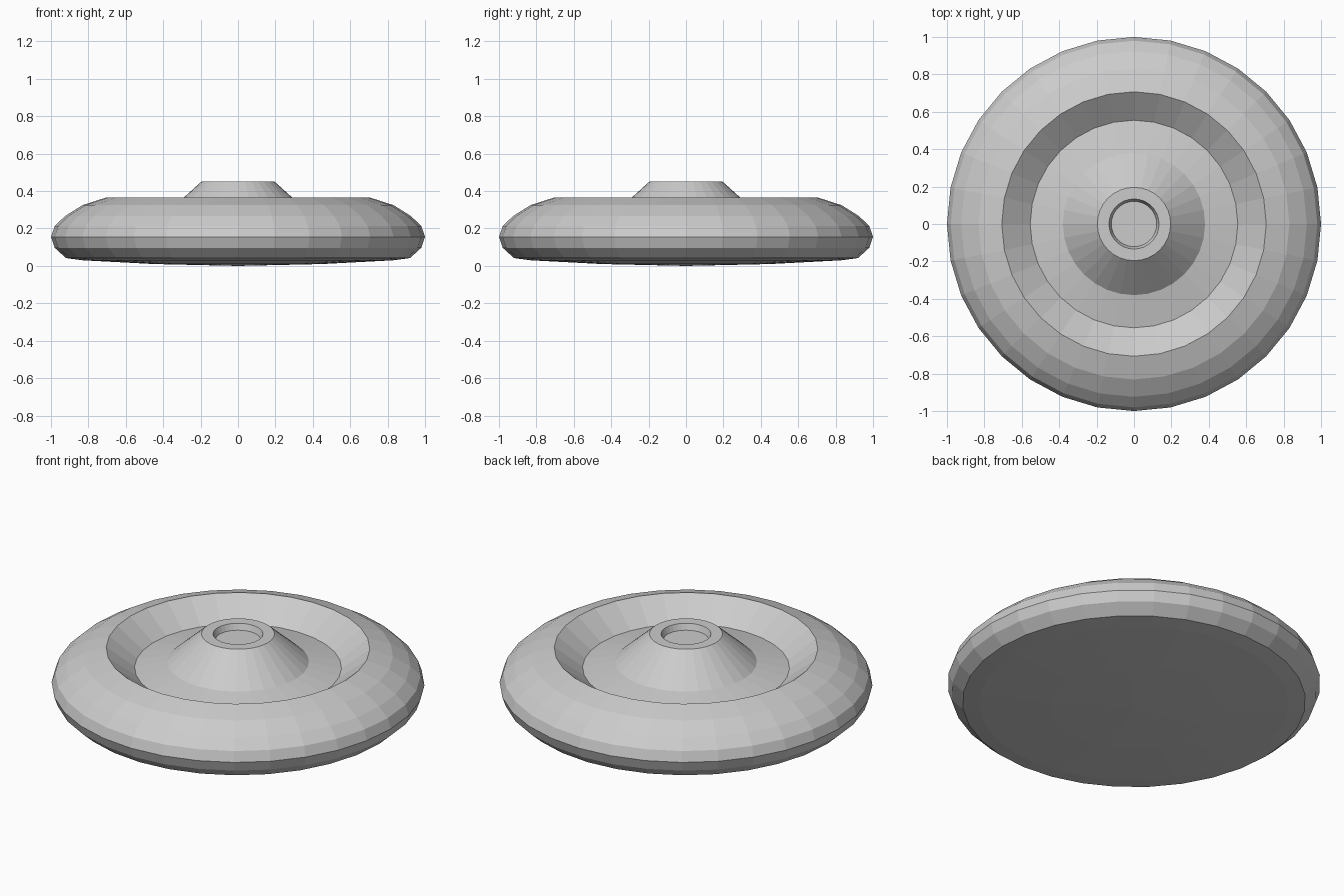
import bpy
import bmesh
from math import cos, sin, tau

if "Cube" in bpy.data.objects:
    bpy.data.objects.remove(bpy.data.objects["Cube"])

SIDES = 32


def lathe(name, profile):
    """Revolve (radius, z) points around z; a zero radius becomes a pole."""
    bm = bmesh.new()
    rings = []
    for r, z in profile:
        if r == 0:
            rings.append([bm.verts.new((0, 0, z))] * SIDES)
        else:
            rings.append([bm.verts.new((r * cos(tau * i / SIDES), r * sin(tau * i / SIDES), z))
                          for i in range(SIDES)])
    for a, b in zip(rings, rings[1:]):
        for i in range(SIDES):
            j = (i + 1) % SIDES
            bm.faces.new(dict.fromkeys((a[i], a[j], b[j], b[i])))
    bmesh.ops.recalc_face_normals(bm, faces=bm.faces)
    mesh = bpy.data.meshes.new(name)
    bm.to_mesh(mesh)
    bm.free()
    obj = bpy.data.objects.new(name, mesh)
    bpy.context.collection.objects.link(obj)
    return obj


# Shallow convex underside
underside = [(0, 0.0), (0.45, 0.01), (0.83, 0.03), (0.92, 0.042)]
# Rounded outer rim
rim = [(0.98, 0.097), (1.0, 0.155), (0.98, 0.213), (0.924, 0.267),
       (0.831, 0.325), (0.707, 0.365)]
# Recessed dish, sloping up to the hub
dish = [(0.555, 0.25), (0.38, 0.285)]
# Conical hub with a shallow socket
hub = [(0.196, 0.45), (0.134, 0.45), (0.121, 0.415), (0, 0.415)]

lathe("wheel_disc", underside + rim + dish + hub)
